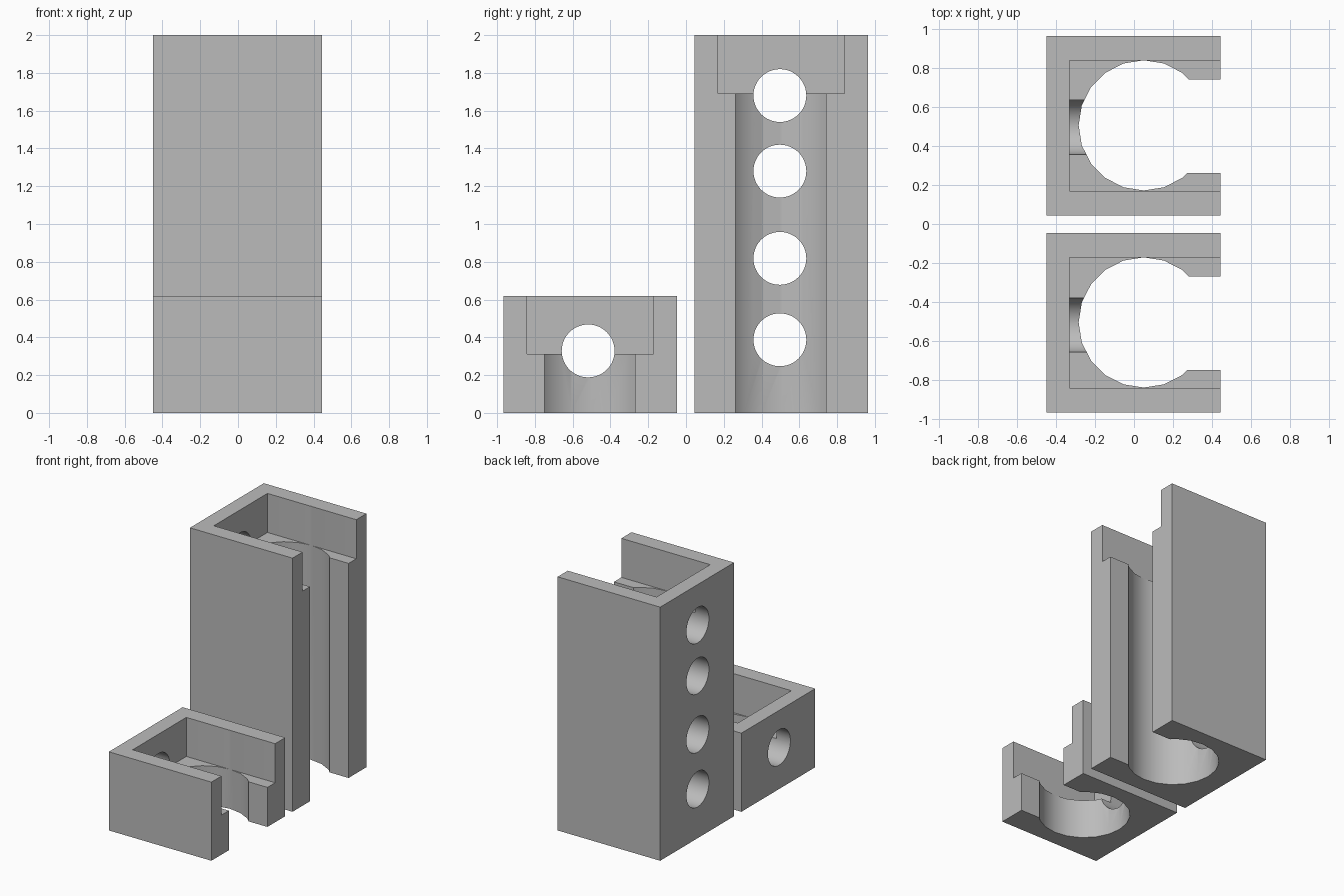
import bpy
import math

default = bpy.data.objects.get("Cube")
if default:
    bpy.data.objects.remove(default, do_unlink=True)

grey = bpy.data.materials.new("plain grey")
grey.use_nodes = True
grey.diffuse_color = (0.5, 0.5, 0.5, 1)
grey.node_tree.nodes["Principled BSDF"].inputs["Base Color"].default_value = (0.5, 0.5, 0.5, 1)


def box(name, low, high):
    bpy.ops.mesh.primitive_cube_add(size=1, location=[(a + b) / 2 for a, b in zip(low, high)])
    obj = bpy.context.object
    obj.name = name
    obj.scale = [b - a for a, b in zip(low, high)]
    bpy.ops.object.transform_apply(location=False, rotation=False, scale=True)
    return obj


def cylinder(name, sides, radius, depth, location, tilt=0):
    bpy.ops.mesh.primitive_cylinder_add(vertices=sides, radius=radius, depth=depth,
                                        location=location, rotation=(0, tilt, 0))
    bpy.context.object.name = name
    return bpy.context.object


def cut(body, cutter):
    mod = body.modifiers.new("cut", 'BOOLEAN')
    mod.operation = 'DIFFERENCE'
    mod.solver = 'EXACT'
    mod.object = cutter
    bpy.context.view_layer.objects.active = body
    bpy.ops.object.modifier_apply(modifier=mod.name)
    bpy.data.objects.remove(cutter, do_unlink=True)


def holder(name, y, height, hole_y, hole_heights):
    floor = height - 0.308
    body = box(name, (-0.45, y - 0.46, 0), (0.445, y + 0.46, height))
    # Rectangular pocket, open on the left side
    cut(body, box("pocket", (-0.33, y - 0.334, floor), (0.6, y + 0.334, height + 0.2)))
    # Upright round bore and the slot that opens it
    cut(body, cylinder("bore", 20, 0.334, height + 0.4, (0.05, y + 0.002, height / 2)))
    cut(body, box("slot", (0.1, y - 0.242, -0.2), (0.6, y + 0.238, height + 0.1)))
    # Round holes through the closed wall
    for z in hole_heights:
        cut(body, cylinder("hole", 48, 0.14, 0.6, (-0.3, hole_y, z), math.pi / 2))
    body.data.materials.clear()
    body.data.materials.append(grey)
    bpy.ops.object.select_all(action='DESELECT')
    body.select_set(True)
    bpy.context.view_layer.objects.active = body
    bpy.ops.object.shade_smooth_by_angle(angle=math.radians(30))


holder("tall_holder", 0.504, 2.0, 0.497, (0.387, 0.818, 1.28, 1.68))
holder("short_holder", -0.507, 0.62, -0.518, (0.328,))
